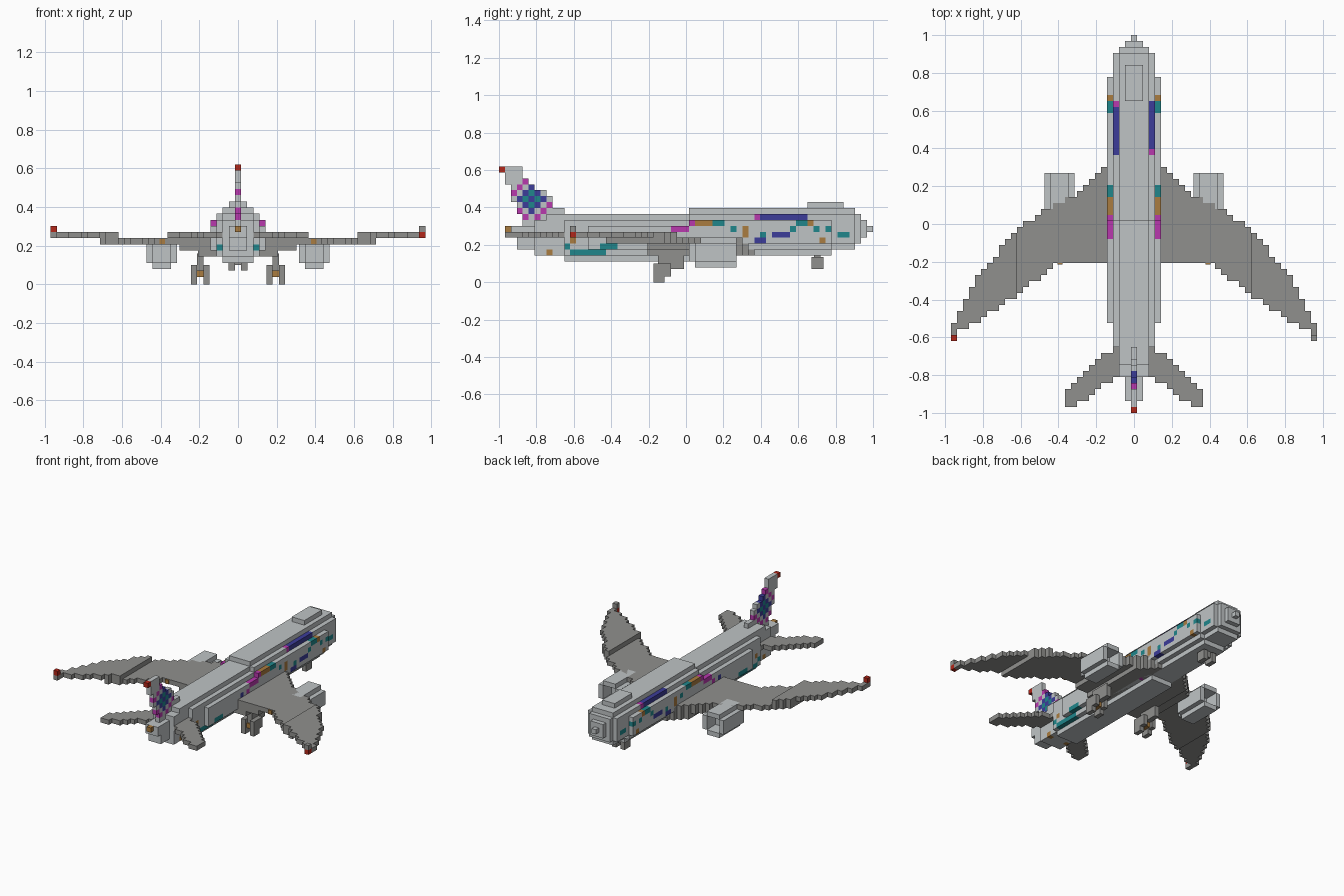
import bpy, bmesh
from mathutils import Vector

if "Cube" in bpy.data.objects:
    bpy.data.objects.remove(bpy.data.objects["Cube"], do_unlink=True)

V = 2 / 63  # block size
COLOURS = {
    "light_grey": (0.52, 0.55, 0.56),
    "mid_grey": (0.28, 0.28, 0.27),
    "red": (0.45, 0.02, 0.01),
    "purple": (0.045, 0.045, 0.32),
    "pink": (0.48, 0.04, 0.42),
    "teal": (0.014, 0.24, 0.26),
    "orange": (0.40, 0.20, 0.05),
}
NAMES = list(COLOURS)
MATS = []
for name, rgb in COLOURS.items():
    m = bpy.data.materials.new(name)
    m.use_nodes = True
    m.diffuse_color = (*rgb, 1)
    bsdf = m.node_tree.nodes["Principled BSDF"]
    bsdf.inputs["Base Color"].default_value = (*rgb, 1)
    bsdf.inputs["Roughness"].default_value = 0.8
    MATS.append(m)


def build(name, cells, shift=0.0):
    """Turn {(i, j, k): colour} blocks into a mesh of the exposed faces."""
    bm = bmesh.new()
    for cell, colour in cells.items():
        c = Vector(cell)
        for axis in range(3):
            for s in (-1, 1):
                n = Vector((0, 0, 0))
                n[axis] = s
                if tuple(int(a) for a in c + n) in cells:
                    continue
                u, w = Vector((0, 0, 0)), Vector((0, 0, 0))
                u[(axis + 1) % 3] = 0.5
                w[(axis + 2) % 3] = 0.5 * s
                mid = c + n * 0.5
                quad = [mid - u - w, mid + u - w, mid + u + w, mid - u + w]
                f = bm.faces.new([bm.verts.new(((p.x + shift) * V, (p.y + 0.5) * V - 1,
                                                max(0, p.z * V))) for p in quad])
                f.material_index = NAMES.index(colour)
    bmesh.ops.remove_doubles(bm, verts=bm.verts, dist=V / 50)
    bmesh.ops.dissolve_limit(bm, angle_limit=0.01, verts=bm.verts, edges=bm.edges,
                             delimit={'MATERIAL'})
    mesh = bpy.data.meshes.new(name)
    bm.to_mesh(mesh)
    bm.free()
    for m in MATS:
        mesh.materials.append(m)
    ob = bpy.data.objects.new(name, mesh)
    bpy.context.collection.objects.link(ob)
    return ob


def box(name, x, y, z, colour):
    """Plain box from coordinate ranges."""
    bpy.ops.mesh.primitive_cube_add(size=1, location=[sum(r) / 2 for r in (x, y, z)])
    ob = bpy.context.object
    ob.name = name
    ob.scale = [abs(r[1] - r[0]) for r in (x, y, z)]
    ob.data.materials.append(MATS[NAMES.index(colour)])


def lerp(points, x):
    for (x0, y0), (x1, y1) in zip(points, points[1:]):
        if x <= x1:
            return y0 + (y1 - y0) * (x - x0) / (x1 - x0)
    return points[-1][1]


# Fuselage sections: first slice, half width, bottom, top
SECTIONS = [(1, 0, 9, 9), (2, 1, 8, 9), (3, 1, 6, 9), (6, 2, 5, 10), (8, 2, 5, 11),
            (11, 3, 4, 11), (15, 4, 4, 11), (32, 4, 4, 12), (40, 4, 5, 12),
            (52, 4, 5, 13), (56, 3, 6, 13), (58, 3, 6, 12), (60, 2, 7, 11),
            (61, 1, 8, 10), (62, 0, 9, 9)]
body = {}
for j in range(1, 63):
    _, wide, low, top = [s for s in SECTIONS if s[0] <= j][-1]
    for k in range(low, top + 1):
        w = min(wide, top - k + (1 if top == 13 else 2), k - low + 2)
        for i in range(-w, w + 1):
            body[i, j, k] = "light_grey"

# Painted blocks on the fuselage sides: first slice, last slice, height
PAINT = {
    "pink": [(28, 28, 8), (29, 31, 9), (32, 32, 10), (37, 37, 5)],
    "orange": [(33, 35, 10), (41, 41, 8), (41, 41, 9), (52, 52, 10), (54, 54, 7),
               (8, 8, 5), (12, 12, 7), (1, 1, 9)],
    "teal": [(36, 37, 10), (39, 39, 9), (44, 44, 8), (49, 49, 9), (50, 51, 10),
             (53, 53, 9), (55, 55, 9), (57, 58, 8), (12, 17, 5), (17, 19, 6), (11, 11, 6)],
    "purple": [(26, 26, 8), (43, 44, 7), (46, 48, 8), (44, 50, 11)],
}


def paint(j, k, side, colour):
    row = [i for (i, jj, kk) in body if jj == j and kk == k]
    if row:
        body[side * max(row), j, k] = colour


for side in (-1, 1):
    for colour, runs in PAINT.items():
        for first, last, k in runs:
            for j in range(first, last + 1):
                paint(j, k, side, colour)
    paint(43, 11, side, "pink" if side > 0 else "purple")
    paint(51, 11, side, "purple" if side > 0 else "pink")
build("fuselage", body)

# Tail fin with a flower pattern around its middle
fin = {}
ROWS = [(19, 0, 3), (18, 1, 3), (17, 1, 4), (16, 2, 5), (15, 2, 7), (14, 2, 8),
        (13, 3, 8), (12, 3, 10), (11, 4, 10), (10, 4, 9)]
for k, first, last in ROWS:
    for j in range(first, last + 1):
        a, b = abs(j - 5), abs(k - 14)
        fin[0, j, k] = ("teal" if a + b == 1 else "purple" if a + b in (0, 2)
                        else "pink" if a + b == 4 and a * b else "light_grey")
fin[0, 0, 19] = "red"
build("tail_fin", fin)

# Wings and tailplanes: leading and trailing edges as (distance out, y)
WING_LEAD = [(0.1, 0.35), (0.15, 0.30), (0.31, 0.145), (0.47, 0.08), (0.60, -0.015),
             (0.70, -0.12), (0.83, -0.29), (0.90, -0.41), (0.95, -0.54)]
WING_TRAIL = [(0.1, -0.21), (0.4, -0.21), (0.53, -0.31), (0.72, -0.44),
              (0.82, -0.51), (0.95, -0.58)]
TAIL_LEAD = [(0.03, -0.64), (0.10, -0.65), (0.2, -0.72), (0.3, -0.83), (0.37, -0.89)]
TAIL_TRAIL = [(0.03, -0.77), (0.09, -0.80), (0.2, -0.89), (0.3, -0.95), (0.37, -0.96)]


def surface(side, span, lead, trail, layers):
    cells = {}
    for i in span:
        for j in range(63):
            y = (j + 0.5) * V - 1
            if lerp(trail, i * V) < y < lerp(lead, i * V):
                for k in layers(i):
                    cells[side * i, j, k] = "mid_grey"
    return cells


def wing_layers(i):
    return [k for k, ok in ((5, i <= 6), (6, i <= 9), (7, i <= 22), (8, i >= 20)) if ok]


for side, label in ((1, "left"), (-1, "right")):
    wing = surface(side, range(3, 30), WING_LEAD, WING_TRAIL, wing_layers)
    for j in (12, 13, 14):
        wing[side * 30, j, 8] = "mid_grey"
    wing[side * 30, 12, 9] = "mid_grey"
    wing[side * 30, 12, 8 if side > 0 else 9] = "red"
    build(label + "_wing", wing)
    build(label + "_tailplane",
          surface(side, range(1, 12), TAIL_LEAD, TAIL_TRAIL, lambda i: [8]))

    # Engine: eight-sided pod with an open intake
    pod = {}
    for j in range(32, 40):
        for a in range(-2, 3):
            for c in range(-2, 3):
                r = max(abs(a), abs(c))
                corner = abs(a) == 2 and abs(c) == 2
                if corner or (j > 36 and r < 2) or (j == 32 and r > 1):
                    continue
                pod[a, j, 5 + c] = "light_grey"
    build(label + "_engine", pod, shift=side * 12.42)

    # Main landing gear: two wheels, axle and leg
    def gear(part, x, y, z, colour="mid_grey"):
        box(label + part, (side * x[0], side * x[1]), y, z, colour)

    for n, x in (("_inner_wheel", (0.147, 0.178)), ("_outer_wheel", (0.212, 0.243))):
        gear(n, x, (-0.175, -0.115), (0, 0.1))
        gear(n + "_front", x, (-0.115, -0.08), (0.032, 0.1))
    gear("_axle", (0.178, 0.212), (-0.16, -0.10), (0.038, 0.07), "orange")
    gear("_gear_leg", (0.178, 0.212), (-0.15, -0.01), (0.07, 0.16))
    gear("_nose_wheel", (0.016, 0.048), (0.67, 0.735), (0.07, 0.135))
    gear("_wing_mark", (0.378, 0.405), (-0.214, -0.2), (0.207, 0.235), "orange")

# Nose gear leg
box("nose_gear_leg", (-0.016, 0.016), (0.685, 0.72), (0.1, 0.16), "mid_grey")
